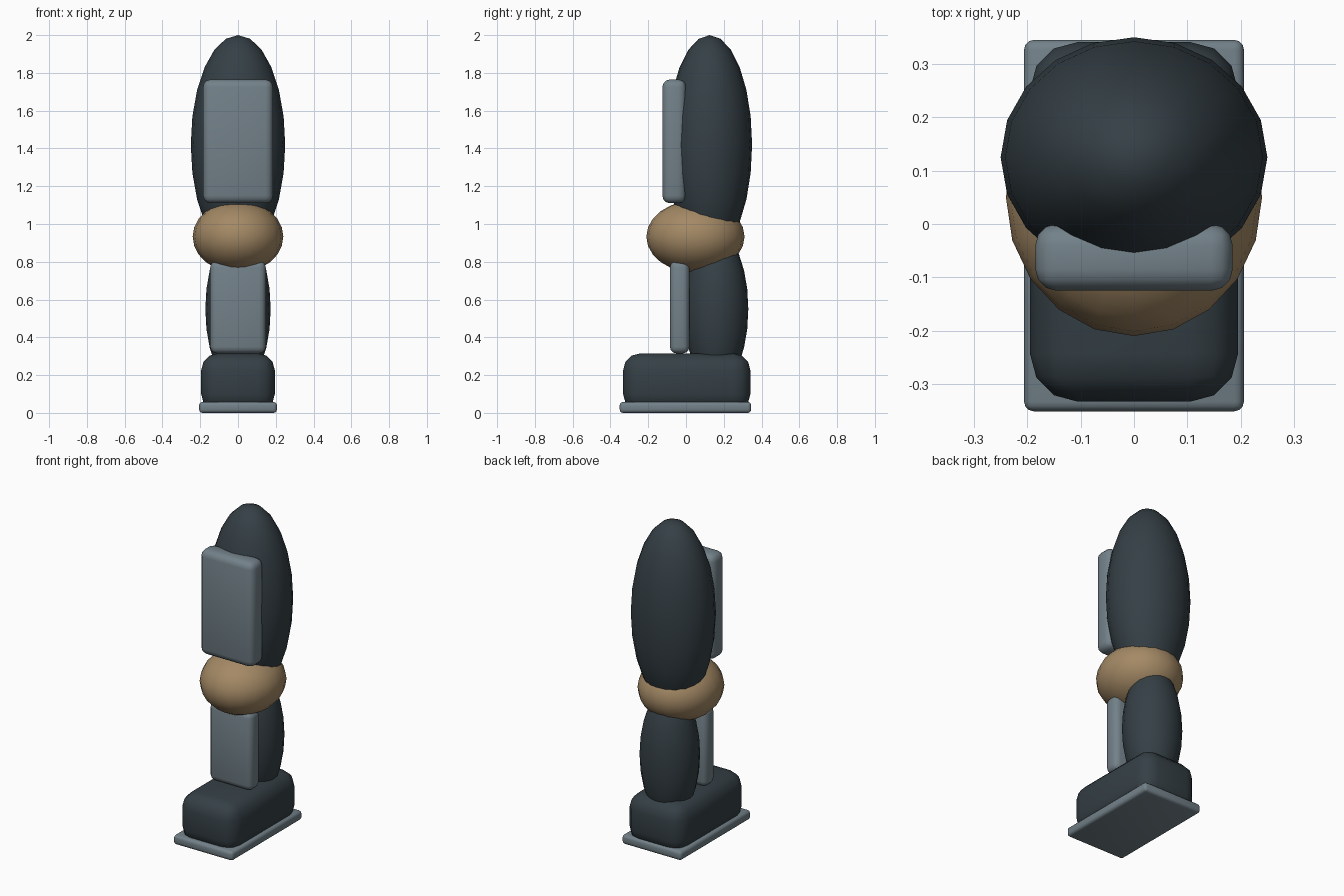
import bpy
import math

if "Cube" in bpy.data.objects:
    bpy.data.objects.remove(bpy.data.objects["Cube"])


def material(name, rgb):
    m = bpy.data.materials.new(name)
    m.diffuse_color = (*rgb, 1)
    m.use_nodes = True
    m.node_tree.nodes["Principled BSDF"].inputs["Base Color"].default_value = m.diffuse_color
    return m


cloth = material("dark_cloth", (0.035, 0.05, 0.06))
plate = material("plate_grey", (0.17, 0.22, 0.25))
leather = material("tan_leather", (0.37, 0.25, 0.13))


def finish(name, mat):
    o = bpy.context.object
    o.name = name
    o.data.materials.append(mat)
    bpy.ops.object.transform_apply(location=False, rotation=False, scale=True)
    return o


def ellipsoid(name, centre, radii, mat):
    bpy.ops.mesh.primitive_uv_sphere_add(segments=20, ring_count=12, radius=1, location=centre)
    bpy.context.object.scale = radii
    finish(name, mat)
    bpy.ops.object.shade_smooth()


def rounded_box(name, lo, hi, radius, mat, segments=3):
    centre = [(a + b) / 2 for a, b in zip(lo, hi)]
    bpy.ops.mesh.primitive_cube_add(size=1, location=centre)
    bpy.context.object.scale = [b - a for a, b in zip(lo, hi)]
    o = finish(name, mat)
    bev = o.modifiers.new("rounding", 'BEVEL')
    bev.width = radius
    bev.segments = segments
    bpy.ops.object.modifier_apply(modifier=bev.name)
    bpy.ops.object.shade_smooth_by_angle(angle=math.radians(40))


# soft limb parts
ellipsoid("thigh", (0, 0.125, 1.42), (0.25, 0.225, 0.58), cloth)
ellipsoid("knee_pad", (0, 0.05, 0.933), (0.24, 0.26, 0.191), leather)
ellipsoid("calf", (0, 0.16, 0.55), (0.173, 0.17, 0.41), cloth)

# armour plates on the front
rounded_box("thigh_plate", (-0.185, -0.125, 1.11), (0.185, 0.0, 1.765), 0.04, plate)
rounded_box("shin_plate", (-0.147, -0.085, 0.315), (0.147, 0.018, 0.805), 0.035, plate)

# boot and sole
rounded_box("boot", (-0.195, -0.333, 0.01), (0.195, 0.341, 0.315), 0.09, cloth)
rounded_box("sole", (-0.206, -0.351, 0.0), (0.206, 0.345, 0.058), 0.018, plate)
